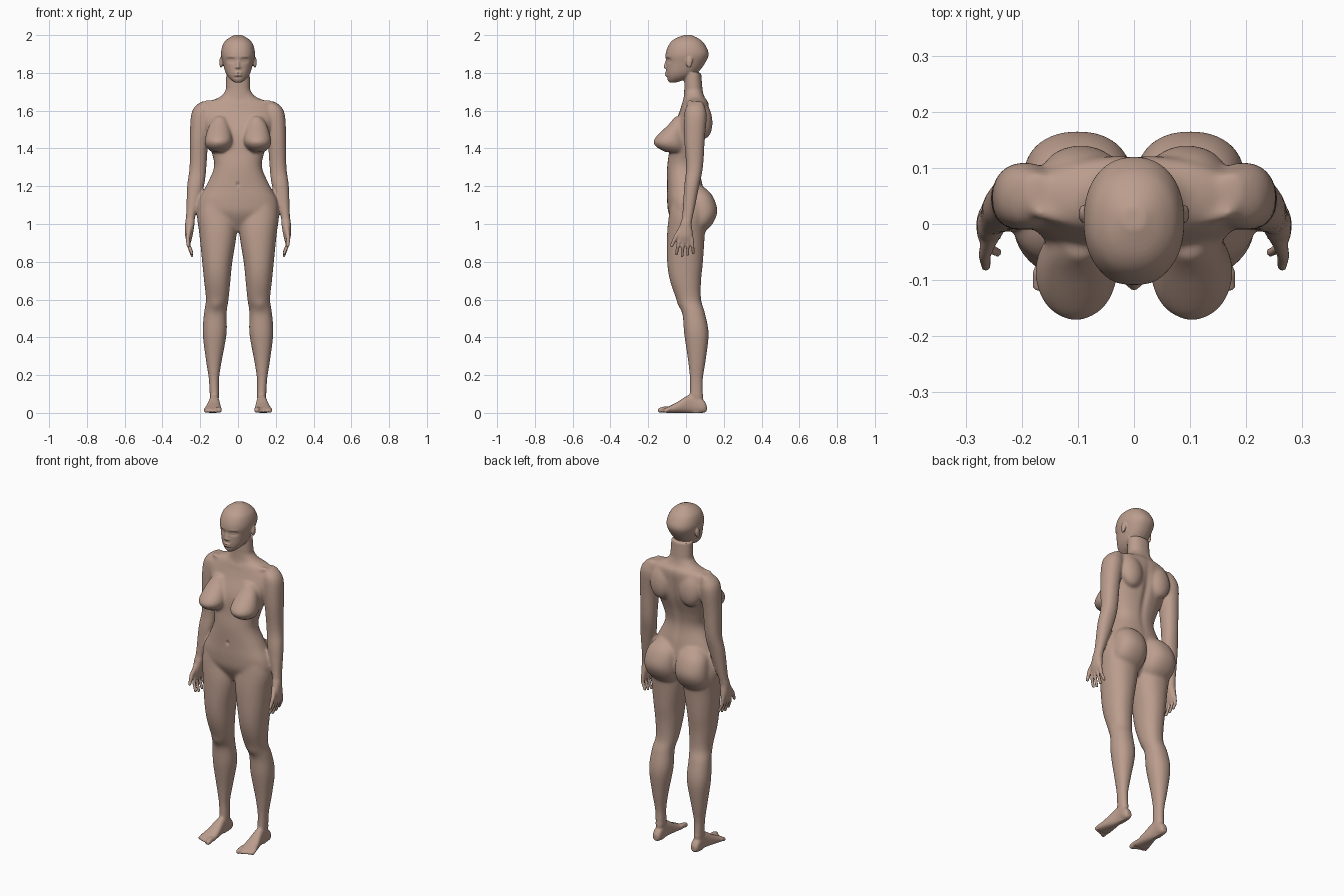
import bpy, bmesh, math
from mathutils import Vector, Matrix

cube = bpy.data.objects.get("Cube")
if cube:
    bpy.data.objects.remove(cube)

skin = bpy.data.materials.new("skin")
skin.use_nodes = True
skin_colour = (.5, .34, .27, 1)
skin.diffuse_color = skin_colour
skin.node_tree.nodes["Principled BSDF"].inputs["Base Color"].default_value = skin_colour

bm = bmesh.new()


def spline(before, start, end, after, t):
    """Smooth interpolation between start and end."""
    slope = end - before
    bend = 2 * before - 5 * start + 4 * end - after
    twist = 3 * (start - end) + after - before
    return start + t * (slope + t * (bend + t * twist)) / 2


def section_point(low, high, wave, power):
    """Coordinate on a rounded section between two bounds."""
    reach = math.copysign(abs(wave) ** (2 / power), wave)
    return (low + high) / 2 + reach * (high - low) / 2


def loft(rows, axis="z", power=2.2, steps=5, sides=40):
    """Skin rounded sections. Row: position, then low and high bounds on the two cross axes."""
    padded = [rows[0], *rows, rows[-1]]
    dense = []
    for four in zip(padded, padded[1:], padded[2:], padded[3:]):
        for step in range(steps):
            dense.append([spline(*values, step / steps) for values in zip(*four)])
    dense.append(rows[-1])
    rings = []
    for position, left, right, near, far in dense:
        ring = []
        for side in range(sides):
            angle = math.tau * side / sides
            a = section_point(left, right, math.cos(angle), power)
            b = section_point(near, far, math.sin(angle), power)
            place = (a, b, position) if axis == "z" else (a, position, b)
            ring.append(bm.verts.new(place))
        rings.append(ring)
    for lower, upper in zip(rings, rings[1:]):
        for side in range(sides):
            following = (side + 1) % sides
            bm.faces.new((lower[side], lower[following], upper[following], upper[side]))
    bm.faces.new(reversed(rings[0]))
    bm.faces.new(rings[-1])


def central_loft(rows, power=2.2):
    """Loft a part that is symmetric about the middle plane. Row: height, half width, front, back."""
    loft([(z, -width, width, front, back) for z, width, front, back in rows], power=power)


def blob(centre, radii, turn=0):
    matrix = Matrix.Translation(centre) @ Matrix.Rotation(turn, 4, "X") @ Matrix.Diagonal((*radii, 1))
    bmesh.ops.create_icosphere(bm, subdivisions=3, radius=1, matrix=matrix)


def digit(path, start_radius, end_radius, steps=8):
    """Rounded finger, toe or ridge along a path."""
    points = [Vector(point) for point in path]
    spans = len(points) - 1
    for i in range(spans * steps + 1):
        span = min(i // steps, spans - 1)
        centre = points[span].lerp(points[span + 1], i / steps - span)
        radius = start_radius + (end_radius - start_radius) * i / (spans * steps)
        blob(centre, (radius, radius, radius))


# torso
central_loft([(.96, .04, -.04, .04), (1.05, .2, -.09, .1), (1.12, .21, -.1, .1),
              (1.2, .17, -.1, .09), (1.3, .127, -.1, .07), (1.38, .14, -.09, .08),
              (1.48, .17, -.08, .11), (1.58, .2, -.04, .12), (1.64, .17, -.02, .12),
              (1.67, .1, -.01, .1), (1.7, .07, -.01, .09)], power=2.3)

# neck and head
central_loft([(1.62, .08, -.02, .11), (1.7, .066, -.01, .09), (1.8, .062, -.01, .08)])
central_loft([(1.75, .02, -.09, -.05), (1.77, .045, -.1, .01), (1.8, .065, -.105, .06),
              (1.85, .08, -.105, .1), (1.9, .09, -.108, .12), (1.95, .08, -.09, .1),
              (1.98, .055, -.06, .07), (2, .02, -.01, .03)])

# nose, nostrils, lips and ears
digit([(0, -.1, 1.87), (0, -.11, 1.832)], .007, .0095)
blob((.009, -.104, 1.829), (.008, .009, .007))
for height in (1.8, 1.788):
    blob((0, -.102, height), (.022, .011, .006))
blob((.09, .018, 1.856), (.009, .017, .03), turn=-.15)

# breast
loft([(1.57, .07, .12, -.06, 0), (1.53, .05, .15, -.09, 0), (1.45, .03, .175, -.168, 0),
      (1.41, .04, .17, -.16, 0), (1.38, .07, .14, -.11, 0)], power=2)

# shoulder blade and collar bone
blob((.095, .09, 1.55), (.07, .05, .1), turn=.1)
digit([(.02, -.015, 1.635), (.17, .02, 1.645)], .01, .012, steps=20)

# buttock
loft([(1.2, .04, .13, 0, .09), (1.15, .01, .18, 0, .14), (1.07, .004, .197, 0, .166),
      (1, .01, .19, 0, .14), (.95, .04, .15, 0, .09)])

# leg
loft([(1.12, .04, .2, -.08, .1), (1.05, .01, .217, -.09, .11), (.95, .007, .205, -.1, .1),
      (.8, .03, .19, -.1, .09), (.7, .04, .18, -.085, .08), (.6, .05, .17, -.05, .08),
      (.53, .06, .18, -.02, .1), (.42, .06, .187, -.01, .12), (.28, .085, .17, .01, .105),
      (.18, .1, .155, .02, .09), (.1, .1, .15, .02, .09), (0, .11, .14, .02, .09)])

# foot and toes
loft([(.11, .11, .14, .01, .04), (.09, .1, .15, 0, .07), (.03, .1, .15, 0, .1),
      (-.05, .09, .17, 0, .055), (-.1, .088, .18, 0, .03), (-.12, .09, .18, .01, .02)],
     axis="y", power=2.4)
for toe in range(5):
    radius = .009 if toe else .014
    x, tip = .1 + .018 * toe, -.137 + .007 * toe
    digit([(x, -.085, .02), (x, tip + .02, .02), (x, tip, radius)], radius, radius)

# arm and palm
loft([(1.65, .15, .19, .03, .09), (1.62, .14, .23, 0, .1), (1.57, .14, .25, -.01, .11),
      (1.45, .157, .255, -.01, .1), (1.3, .167, .257, 0, .09), (1.2, .18, .27, -.01, .07),
      (1.05, .224, .275, -.02, .04), (1, .23, .28, -.03, .03), (.94, .24, .28, -.045, .037),
      (.9, .25, .27, -.04, .03)])

# fingers and thumb
for finger in range(4):
    y = -.033 + .021 * finger
    fan = .009 * (finger - 2)
    tip = .83 + .01 * abs(finger - 1.2)
    digit([(.262, y, .925), (.26, y + fan / 2, .885), (.243, y + fan, tip)], .011, .0085)
digit([(.256, -.02, .985), (.266, -.055, .93), (.264, -.076, .885)], .015, .009)

# join the parts into one continuous skin
bmesh.ops.recalc_face_normals(bm, faces=bm.faces)
blockout = bpy.data.meshes.new("blockout")
bm.to_mesh(blockout)
bm.free()
body = bpy.data.objects.new("body", blockout)
bpy.context.collection.objects.link(body)
mirror = body.modifiers.new("mirror", "MIRROR")
mirror.use_mirror_merge = False
remesh = body.modifiers.new("skin", "REMESH")
remesh.mode = "VOXEL"
remesh.voxel_size = .0045
graph = bpy.context.evaluated_depsgraph_get()
mesh = bpy.data.meshes.new_from_object(body.evaluated_get(graph))
body.modifiers.clear()
body.data = mesh
bpy.data.meshes.remove(blockout)
mesh.name = "body"
bm = bmesh.new()
bm.from_mesh(mesh)


def is_soft(point):
    hand = abs(point.x) > .2 and point.z < 1.02
    return .1 < point.z < 1.73 and not hand


def soften(verts, times):
    for _ in range(times):
        bmesh.ops.smooth_vert(bm, verts=verts, factor=.5,
                              use_axis_x=True, use_axis_y=True, use_axis_z=True)


def press(centre, radii, depth):
    """Push the surface along y around a point, on both sides."""
    for side in ((1, -1) if centre[0] else (1,)):
        middle = Vector((centre[0] * side, centre[1], centre[2]))
        for vert in bm.verts:
            offset = vert.co - middle
            if abs(offset.z) < 3 * radii[2]:
                falloff = sum((o / r) ** 2 for o, r in zip(offset, radii))
                vert.co.y += depth * math.exp(-falloff)


# soften the joins, gently on face, hands and feet
soften([vert for vert in bm.verts if is_soft(vert.co)], times=22)
soften(bm.verts[:], times=3)

# eye sockets, eyelids, brows, mouth line and chin crease
press((.036, -.09, 1.867), (.02, .04, .012), depth=.012)
press((.036, -.09, 1.866), (.013, .04, .006), depth=-.006)
press((.036, -.09, 1.885), (.022, .03, .006), depth=-.003)
press((0, -.11, 1.794), (.022, .03, .003), depth=.004)
press((0, -.1, 1.776), (.025, .03, .005), depth=.003)

# navel, spine groove and kneecaps
press((0, -.1, 1.21), (.008, .04, .011), depth=.008)
press((0, .11, 1.42), (.02, .06, .17), depth=-.01)
press((.115, -.03, .57), (.03, .04, .03), depth=-.006)

for face in bm.faces:
    face.smooth = True
bm.to_mesh(mesh)
bm.free()
mesh.materials.append(skin)
